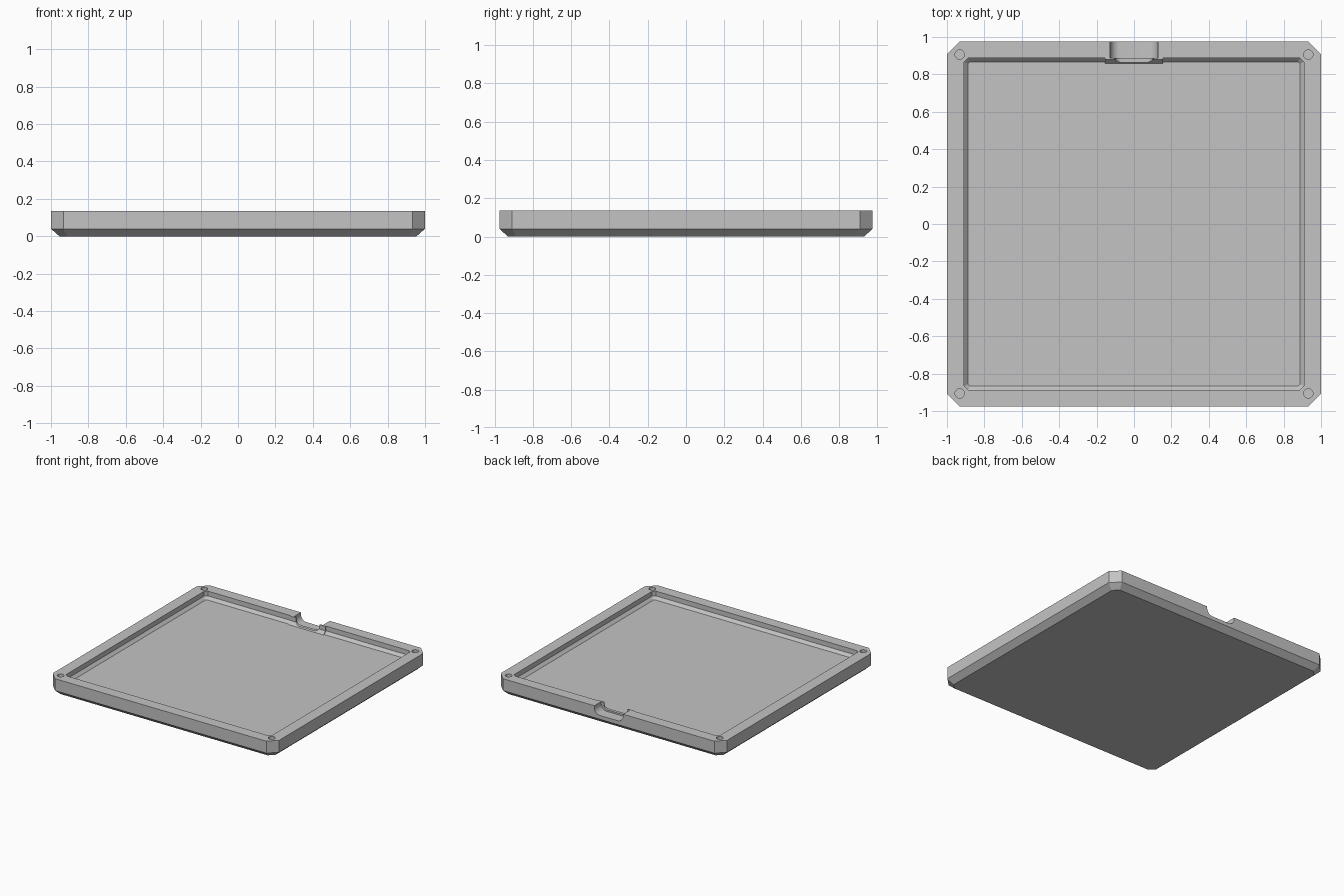
import bpy
import bmesh
from math import sin, cos, pi, radians

if "Cube" in bpy.data.objects:
    bpy.data.objects.remove(bpy.data.objects["Cube"], do_unlink=True)

grey = bpy.data.materials.new("plain grey")
grey.use_nodes = True
grey.diffuse_color = (0.55, 0.55, 0.55, 1)
grey.node_tree.nodes["Principled BSDF"].inputs["Base Color"].default_value = (0.55, 0.55, 0.55, 1)

TOP, FLOOR = 0.135, 0.075


def octagon(hx, hy, c, z):
    """Rectangle with its four corners cut, counter-clockwise."""
    quarter = [(hx, hy - c), (hx - c, hy)]
    pts = quarter + [(-x, y) for x, y in quarter[::-1]]
    return [(x, y, z) for x, y in pts + [(-x, -y) for x, y in pts]]


def loft(name, rings):
    """Solid skinned through matching rings, closed at both ends."""
    bm = bmesh.new()
    loops = [[bm.verts.new(p) for p in ring] for ring in rings]
    n = len(loops[0])
    for a, b in zip(loops, loops[1:]):
        for i in range(n):
            j = (i + 1) % n
            bm.faces.new((a[i], a[j], b[j], b[i]))
    bm.faces.new(loops[0][::-1])
    bm.faces.new(loops[-1])
    bmesh.ops.recalc_face_normals(bm, faces=bm.faces)
    me = bpy.data.meshes.new(name)
    bm.to_mesh(me)
    bm.free()
    me.materials.append(grey)
    ob = bpy.data.objects.new(name, me)
    bpy.context.collection.objects.link(ob)
    return ob


def combine(target, tool, operation):
    """Apply a boolean and throw the tool away."""
    mod = target.modifiers.new(operation.lower(), "BOOLEAN")
    mod.operation, mod.object, mod.solver = operation, tool, "EXACT"
    bpy.context.view_layer.objects.active = target
    bpy.ops.object.modifier_apply(modifier=mod.name)
    bpy.data.objects.remove(tool, do_unlink=True)


def port_slot(half, bottom, r, y0, y1):
    """Round-bottomed slot running along y, open at the top."""
    arc = [(half - r + r * cos(a), bottom + r - r * sin(a))
           for a in (i * pi / 16 for i in range(9))]
    right = [(half, TOP + 0.1)] + arc
    outline = right + [(-x, z) for x, z in right[::-1]]
    return loft("port_cutter", [[(x, y, z) for x, z in outline] for y in (y0, y1)])


# Tray body: bevelled underside, upright sides, recess with a sloped foot
tray = loft("tray_body", [
    octagon(0.955, 0.93, 0.041, 0),
    octagon(1, 0.975, 0.067, 0.04),
    octagon(1, 0.975, 0.067, TOP),
    octagon(0.908, 0.887, 0.02, TOP),
    octagon(0.908, 0.887, 0.02, FLOOR + 0.022),
    octagon(0.887, 0.866, 0.01, FLOOR),
])

# Thickened wall behind the port
profile = [(0.93, 0.05), (0.857, 0.05), (0.857, FLOOR), (0.879, 0.1), (0.879, TOP), (0.93, TOP)]
boss = loft("port_boss", [[(x, y, z) for y, z in profile] for x in (-0.156, 0.156)])
combine(tray, boss, "UNION")

# Port opening: wide outside, narrower through the inner wall
combine(tray, port_slot(0.127, 0.07, 0.05, 0.888, 1.1), "DIFFERENCE")
combine(tray, port_slot(0.103, 0.083, 0.035, 0.8, 0.92), "DIFFERENCE")

# Corner holes
for sx in (-1, 1):
    for sy in (-1, 1):
        hole = loft("hole_cutter", [
            [(sx * 0.932 + 0.025 * cos(i * pi / 16), sy * 0.906 + 0.025 * sin(i * pi / 16), z)
             for i in range(32)] for z in (0.06, TOP + 0.1)])
        combine(tray, hole, "DIFFERENCE")

bpy.ops.object.select_all(action="DESELECT")
tray.select_set(True)
bpy.context.view_layer.objects.active = tray
bpy.ops.object.shade_smooth_by_angle(angle=radians(25))
